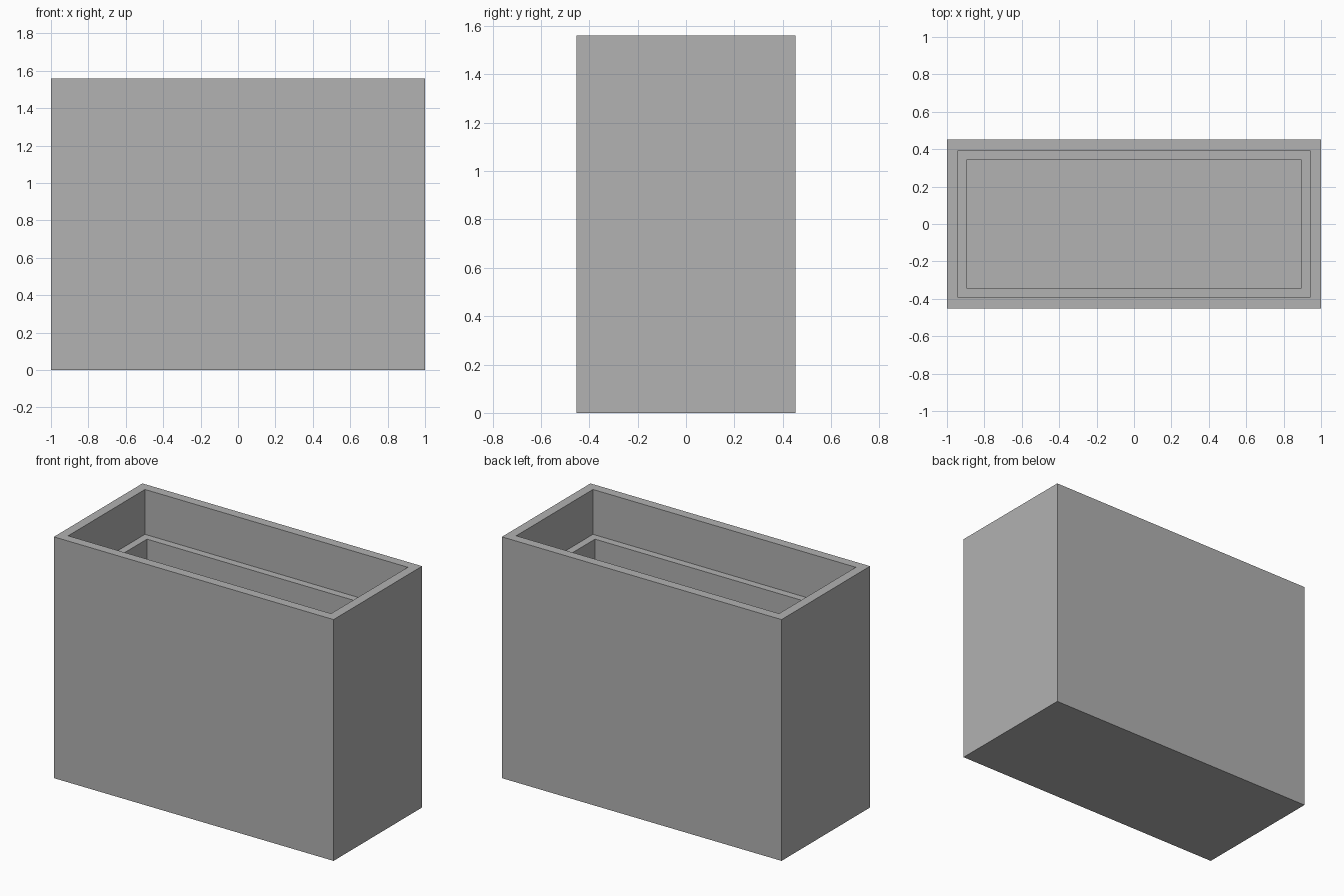
import bpy
import bmesh

cube = bpy.data.objects.get("Cube")
if cube:
    bpy.data.objects.remove(cube, do_unlink=True)

HALF_X, HALF_Y, HEIGHT = 1.0, 0.452, 1.56
RIM, LEDGE = 0.06, 0.108       # inset of the opening and of the deeper well
LEDGE_Z, FLOOR_Z = 1.27, 0.11

grey = bpy.data.materials.new("plain grey")
grey.use_nodes = True
grey.diffuse_color = (0.445, 0.445, 0.445, 1)
grey.node_tree.nodes["Principled BSDF"].inputs["Base Color"].default_value = grey.diffuse_color

bm = bmesh.new()


def ring(inset, z):
    """Rectangle of vertices, inset from the outer walls."""
    x, y = HALF_X - inset, HALF_Y - inset
    return [bm.verts.new((sx * x, sy * y, z))
            for sx, sy in ((-1, -1), (1, -1), (1, 1), (-1, 1))]


# Profile of the wall: outside, rim, upper recess, ledge, well
profile = [(0, 0), (0, HEIGHT), (RIM, HEIGHT), (RIM, LEDGE_Z),
           (LEDGE, LEDGE_Z), (LEDGE, FLOOR_Z)]
rings = [ring(*point) for point in profile]
for low, high in zip(rings, rings[1:]):
    for i in range(4):
        j = (i + 1) % 4
        bm.faces.new((low[i], low[j], high[j], high[i]))

# Underside and floor of the well
bm.faces.new(rings[0][::-1])
bm.faces.new(rings[-1])
bmesh.ops.recalc_face_normals(bm, faces=bm.faces[:])

mesh = bpy.data.meshes.new("planter_box")
bm.to_mesh(mesh)
bm.free()
mesh.materials.append(grey)
box = bpy.data.objects.new("planter_box", mesh)
bpy.context.collection.objects.link(box)
